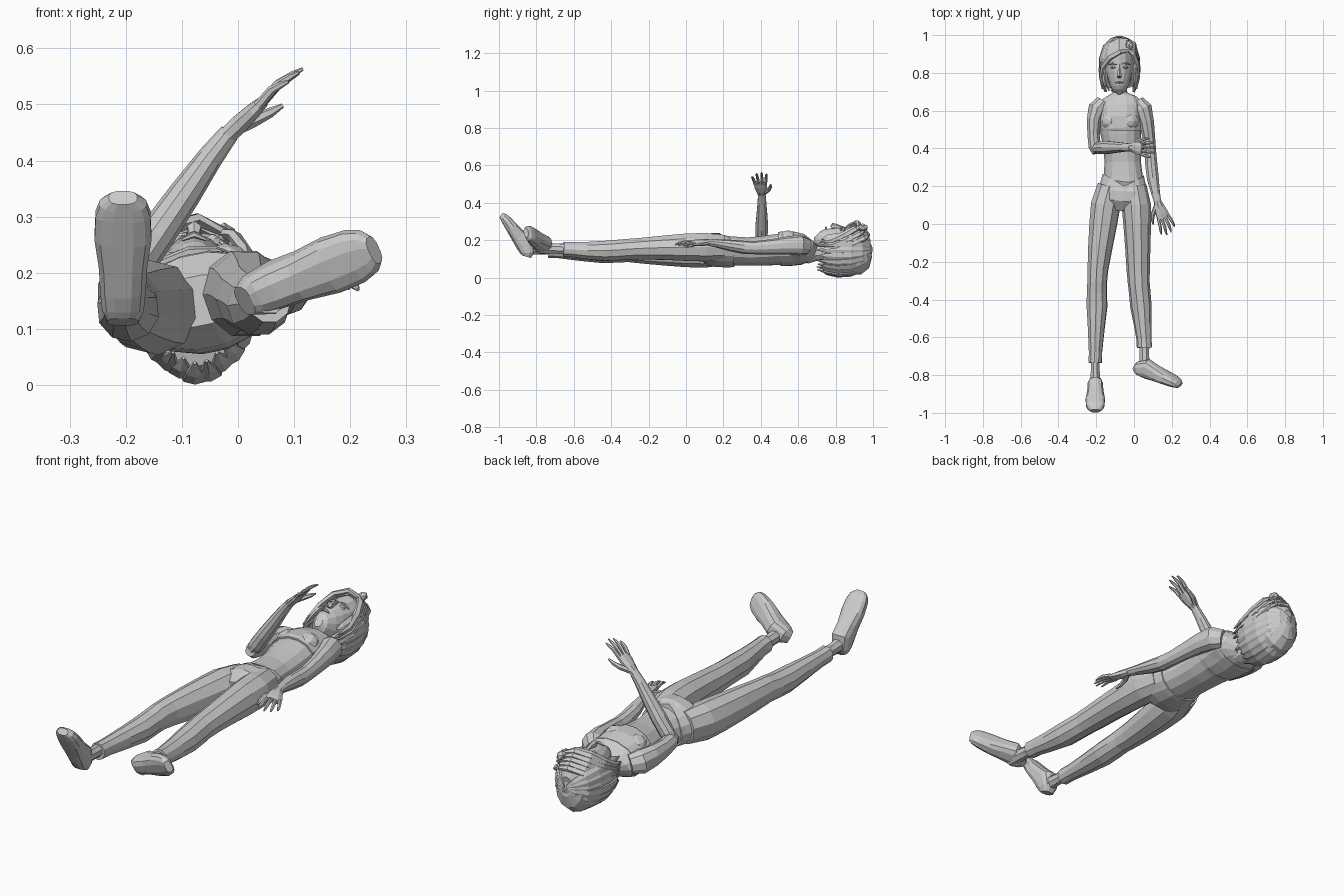
import bpy, bmesh, math, random
from mathutils import Vector as V

random.seed(4)
TILT = (-.2, 0, .98)


def tube(name, rings, up=(0, 0, 1), n=10, power=1.0):
    """Loft faceted rings (x, y, z, half width, half height) along their path."""
    bm = bmesh.new()
    pts = [V(r[:3]) for r in rings]
    loops = []
    for i, r in enumerate(rings):
        t = (pts[min(i + 1, len(pts) - 1)] - pts[max(i - 1, 0)]).normalized()
        u = V(up[i] if isinstance(up, list) else up)
        s = t.cross(u).normalized()
        u = s.cross(t)
        loop = []
        for k in range(n):
            a = math.tau * (k + .5) / n
            c, d = (math.copysign(abs(f) ** power, f) for f in (math.cos(a), math.sin(a)))
            loop.append(bm.verts.new(pts[i] + s * r[3] * c + u * r[4] * d))
        loops.append(loop)
    for a, b in zip(loops, loops[1:]):
        for k in range(n):
            bm.faces.new((a[k], a[(k + 1) % n], b[(k + 1) % n], b[k]))
    bm.faces.new(loops[0])
    bm.faces.new(loops[-1])
    bmesh.ops.recalc_face_normals(bm, faces=bm.faces)
    me = bpy.data.meshes.new(name)
    bm.to_mesh(me)
    bm.free()
    ob = bpy.data.objects.new(name, me)
    bpy.context.collection.objects.link(ob)
    return ob


def blob(name, loc, scale, sub=2, rot=0):
    bpy.ops.mesh.primitive_ico_sphere_add(subdivisions=sub, radius=1, location=loc,
                                          rotation=(0, rot, 0))
    bpy.context.object.scale = scale
    bpy.context.object.name = name


def shoe(name, heel, d, up):
    heel, d = V(heel), V(d).normalized()
    up = V(up)
    up = (up - d * up.dot(d)).normalized()
    prof = [(0, .028, .05), (.015, .038, .08), (.06, .042, .105), (.11, .044, .085),
            (.17, .052, .068), (.22, .05, .055), (.245, .042, .044), (.26, .026, .03)]
    tube(name, [(*(heel + d * s + up * h / 2), w, h / 2) for s, w, h in prof], up, 12, .75)


def hand(name, wrist, d, thumb, back):
    wrist, d, th, bk = V(wrist), V(d).normalized(), V(thumb).normalized(), V(back).normalized()

    def at(s, t, b=0):
        return tuple(wrist + d * s + th * t + bk * b)
    tube(name + "_palm", [(*at(-.01, 0), .019, .017), (*at(.03, .002), .03, .018),
                          (*at(.065, 0), .037, .015), (*at(.09, 0), .035, .011)], bk, 8)
    for i, (t, ln) in enumerate([(.027, .082), (.009, .095), (-.01, .088), (-.028, .066)]):
        tube(f"{name}_finger_{i}", [(*at(.08, t), .009, .009),
                                    (*at(.085 + ln * .5, t * 1.25, .004), .0085, .008),
                                    (*at(.085 + ln * .8, t * 1.4, -.001), .007, .006),
                                    (*at(.085 + ln, t * 1.45, -.006), .003, .003)], bk, 6)
    tube(name + "_thumb", [(*at(.015, .015), .013, .013), (*at(.05, .042, -.012), .012, .012),
                           (*at(.08, .053, -.022), .009, .009),
                           (*at(.105, .056, -.028), .004, .004)], bk, 6)


# Torso, cropped top and neck
tube("torso", [(-.076, .685, .125, .05, .045), (-.075, .66, .135, .10, .06),
               (-.075, .62, .15, .13, .082), (-.075, .55, .152, .122, .088),
               (-.07, .48, .15, .108, .083), (-.063, .41, .143, .1, .08),
               (-.06, .33, .14, .097, .076), (-.057, .25, .142, .105, .078),
               (-.06, .16, .147, .12, .08)], TILT, 14)
tube("crop_top", [(-.075, .63, .152, .125, .08), (-.075, .57, .155, .122, .092),
                  (-.07, .51, .155, .112, .094), (-.07, .5, .154, .114, .09)], TILT, 14)
for nm, x, z in (("right_bust", -.125, .193), ("left_bust", -.023, .208)):
    blob(nm, (x, .545, z), (.05, .05, .045), 2)
tube("neck", [(-.075, .645, .125, .06, .05), (-.075, .69, .13, .042, .042),
              (-.078, .77, .14, .04, .042)])

# Trousers: hips with a dipped front waistband, then legs
hips = tube("trouser_hips", [(-.057, .26, .143, .111, .085), (-.058, .235, .144, .116, .088),
                             (-.06, .17, .148, .135, .09), (-.065, .12, .15, .135, .085),
                             (-.07, .07, .15, .08, .045)], TILT, 16)
for v in hips.data.vertices:
    if v.co.y > .22 and v.co.z > .15:
        v.co.y -= .065 * max(0, 1 - abs(v.co.x + .05) / .11)
tube("right_trouser_leg", [
    (-.125, .2, .14, .07, .075), (-.15, .1, .138, .08, .085), (-.163, 0, .138, .075, .082),
    (-.178, -.12, .14, .066, .075), (-.191, -.24, .142, .056, .066), (-.195, -.31, .143, .053, .06),
    (-.196, -.36, .138, .055, .057), (-.196, -.44, .133, .056, .056), (-.2, -.56, .137, .045, .048),
    (-.204, -.68, .143, .036, .039), (-.205, -.735, .145, .036, .039)], (-.1, 0, 1), 10)
tube("left_trouser_leg", [
    (-.002, .2, .16, .068, .072), (.012, .1, .163, .077, .08), (.017, 0, .163, .073, .077),
    (.02, -.12, .16, .067, .068), (.022, -.24, .155, .062, .06), (.025, -.31, .152, .058, .058),
    (.03, -.36, .148, .057, .058), (.037, -.44, .143, .057, .056), (.046, -.53, .145, .047, .049),
    (.053, -.61, .15, .04, .042), (.055, -.655, .152, .04, .042)], (-.35, 0, 1), 10)

# Ankles and shoes
tube("right_ankle", [(-.205, -.7, .148, .026, .028), (-.205, -.77, .15, .025, .028),
                     (-.205, -.86, .155, .03, .034)], n=8)
tube("left_ankle", [(.056, -.62, .152, .028, .03), (.055, -.69, .155, .027, .029),
                    (.057, -.79, .16, .03, .034)], n=8)
shoe("right_shoe", (-.205, -.875, .1), (0, -.49, .87), (0, 1, .4))
shoe("left_shoe", (.008, -.8, .142), (.235, -.07, .095), (0, 1, .25))

# Right arm, forearm raised across the body
tube("right_upper_arm", [(-.165, .645, .15, .04, .045), (-.195, .61, .158, .05, .055),
                         (-.212, .55, .165, .04, .05), (-.214, .47, .17, .034, .042),
                         (-.208, .41, .178, .034, .038), (-.2, .375, .185, .022, .022)], n=10)
tube("right_forearm", [(-.215, .4, .17, .024, .022), (-.185, .403, .21, .033, .034),
                       (-.145, .405, .268, .036, .033), (-.095, .406, .34, .03, .029),
                       (-.05, .406, .405, .024, .023), (-.015, .405, .45, .021, .018)],
     (-.8, 0, .6), 10)
hand("right_hand", (-.02, .405, .444), (.72, -.08, .68), (.08, 1, .05), (-.68, 0, .72))

# Left arm, resting at the side
tube("left_arm", [(.02, .645, .165, .04, .045), (.048, .61, .174, .05, .055),
                  (.066, .54, .172, .042, .048), (.08, .45, .165, .034, .04),
                  (.088, .37, .16, .032, .035), (.092, .31, .162, .034, .035),
                  (.1, .24, .172, .033, .031), (.115, .16, .184, .024, .022),
                  (.127, .11, .19, .02, .017)], n=10)
hand("left_hand", (.127, .115, .19), (.068, -.19, -.012), (-1, -.35, .15), (.3, 0, .95))

# Head and face
tube("head", [(-.078, .7, .23, .018, .022), (-.078, .712, .218, .036, .045),
              (-.078, .75, .2, .055, .07), (-.078, .79, .185, .067, .087),
              (-.078, .84, .172, .074, .1), (-.078, .9, .165, .075, .108),
              (-.078, .95, .16, .062, .09), (-.078, .98, .155, .03, .045)], n=14)
tube("nose", [(-.078, .845, .264, .007, .008), (-.078, .81, .272, .009, .014),
              (-.078, .785, .275, .014, .018), (-.078, .776, .268, .01, .008)], n=6)
tube("lips", [(-.1, .748, .259, .003, .003), (-.078, .748, .268, .007, .006),
              (-.056, .748, .259, .003, .003)], n=6)
for side, s in (("right", -1), ("left", 1)):
    blob(side + "_eye", (-.078 + s * .032, .829, .257), (.017, .008, .012), 1)
    tube(side + "_brow", [(-.078 + s * .013, .846, .268, .004, .004),
                          (-.078 + s * .035, .851, .264, .005, .005),
                          (-.078 + s * .056, .843, .25, .003, .003)], n=5)

# Bobbed hair: scalp shell plus overlapping locks fanned around back and sides
tube("hair_shell", [(-.077, .735, .1, .075, .07), (-.077, .79, .115, .09, .098),
                    (-.077, .85, .126, .097, .113), (-.077, .91, .14, .094, .125),
                    (-.077, .96, .15, .07, .1), (-.077, .986, .155, .03, .045)], n=14)
FALL = [(.993, .08, .3), (.978, .42, .7), (.94, .78, 1), (.88, .96, 1.1),
        (.81, 1, 1), (.755, .93, .75)]
COUNT = 17
for i in range(COUNT):
    a = math.radians(152 + 236 * i / (COUNT - 1))
    rad = V((math.cos(a), 0, math.sin(a)))
    puff = random.uniform(.93, 1.0)
    tip = random.uniform(.695, .73)
    rings = []
    for y, f, w in FALL + [(tip, .8, .12)]:
        g = f * puff
        rings.append((-.077 + rad.x * g * .104, y, .152 + rad.z * g * .142,
                      .024 * w, .011 * max(w, .3)))
    tube(f"hair_lock_{i}", rings, tuple(rad), 6)

# Fringe locks swept from the side parting
for i in range(5):
    k = i / 4
    tube(f"fringe_right_{i}", [
        (-.022 - .01 * k, .925 + .045 * k, .272 - .05 * k, .012, .008),
        (-.075, .918 + .05 * k, .294 - .06 * k, .02, .012),
        (-.13, .885 + .055 * k, .275 - .06 * k, .021, .013),
        (-.164, .835 + .04 * k, .235 - .05 * k, .02, .013),
        (-.174, .775 + .02 * k, .2 - .045 * k, .016, .011),
        (-.168, .715 + .015 * k, .19 - .045 * k, .003, .003)],
        [(0, 0, 1), (-.2, .3, 1), (-.6, .3, .8), (-1, .1, .5), (-1, 0, .3), (-1, 0, .3)], 6)
for i in range(3):
    k = i / 2
    tube(f"fringe_left_{i}", [
        (-.028, .925 + .045 * k, .272 - .05 * k, .012, .008),
        (-.004, .905 + .045 * k, .262 - .05 * k, .02, .012),
        (.015, .85 + .03 * k, .232 - .05 * k, .02, .013),
        (.022, .78 + .02 * k, .2 - .045 * k, .016, .011),
        (.014, .715, .19 - .045 * k, .003, .003)],
        [(0, .2, 1), (.6, .3, .8), (1, .1, .5), (1, 0, .3), (1, 0, .3)], 6)
blob("hair_bun", (-.025, .945, .268), (.022, .03, .022), 1)
